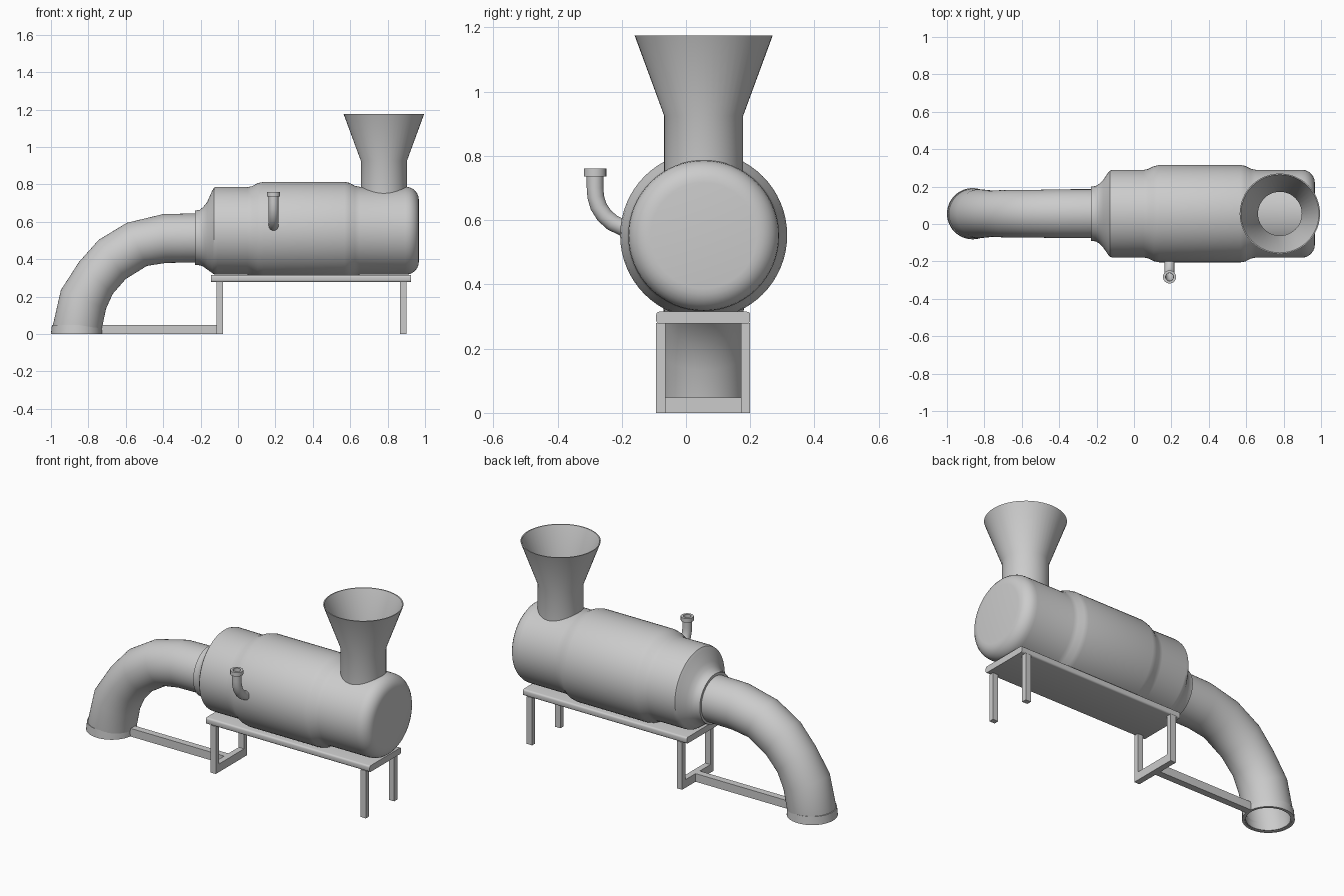
import bpy, bmesh, math
from mathutils import Vector

if "Cube" in bpy.data.objects:
    bpy.data.objects.remove(bpy.data.objects["Cube"])

YC = 0.055  # centre line of the machine


def finish(name, bm, angle=35):
    bmesh.ops.recalc_face_normals(bm, faces=bm.faces)
    me = bpy.data.meshes.new(name)
    bm.to_mesh(me)
    bm.free()
    ob = bpy.data.objects.new(name, me)
    bpy.context.collection.objects.link(ob)
    bpy.ops.object.select_all(action='DESELECT')
    ob.select_set(True)
    bpy.context.view_layer.objects.active = ob
    bpy.ops.object.shade_smooth_by_angle(angle=math.radians(angle))
    return ob


def loft(name, pairs, side, n=48, wall=None):
    """Skin circles given by opposite silhouette points; wall makes it a hollow tube."""
    rings = []
    for p, q in pairs:
        p, q = Vector(p), Vector(q)
        rings.append(((p + q) / 2, (p - q) / 2))
    if wall:
        rings += [(c, u * (1 - wall / u.length)) for c, u in reversed(rings)]
    bm = bmesh.new()
    loops = []
    for c, u in rings:
        v = Vector(side) * u.length
        loops.append([bm.verts.new(c + u * math.cos(a) + v * math.sin(a))
                      for a in (2 * math.pi * i / n for i in range(n))])
    links = list(zip(loops, loops[1:]))
    if wall:
        links.append((loops[-1], loops[0]))
    else:
        bm.faces.new(loops[0])
        bm.faces.new(loops[-1])
    for a, b in links:
        for i in range(n):
            j = (i + 1) % n
            bm.faces.new((a[i], a[j], b[j], b[i]))
    return finish(name, bm)


def xz(rows):
    return [((a, YC, b), (c, YC, d)) for a, b, c, d in rows]


def box(name, x0, x1, y0, y1, z0, z1, bevel=0):
    bm = bmesh.new()
    bmesh.ops.create_cube(bm, size=1)
    for v in bm.verts:
        v.co = ((x0 + x1) / 2 + v.co.x * (x1 - x0), (y0 + y1) / 2 + v.co.y * (y1 - y0),
                (z0 + z1) / 2 + v.co.z * (z1 - z0))
    if bevel:
        # round only the edges running along x
        edges = [e for e in bm.edges if abs(e.verts[0].co.x - e.verts[1].co.x) > 0.1]
        bmesh.ops.bevel(bm, geom=edges, offset=bevel, segments=3, profile=0.5, affect='EDGES')
    return finish(name, bm)


# drum: x, top z, bottom z (the neck sits lower than the drum axis)
body = [(-0.23, 0.66, 0.37), (-0.205, 0.663, 0.367), (-0.185, 0.68, 0.36), (-0.165, 0.705, 0.345),
        (-0.137, 0.768, 0.325), (-0.128, 0.782, 0.319), (-0.11, 0.787, 0.317), (0.05, 0.785, 0.317),
        (0.075, 0.79, 0.313), (0.105, 0.806, 0.299), (0.135, 0.813, 0.293), (0.57, 0.813, 0.293),
        (0.595, 0.808, 0.297), (0.625, 0.792, 0.312), (0.65, 0.787, 0.317), (0.895, 0.787, 0.317)]
for k in range(1, 7):
    a = k * math.pi / 12
    d = 0.07 * (1 - math.cos(a))
    body.append((0.897 + 0.07 * math.sin(a), 0.787 - d, 0.317 + d))
loft("drum", xz([(x, t, x, b) for x, t, b in body]), (0, 1, 0), 64)

# feed hopper
loft("hopper", xz([(0.78 - r, z, 0.78 + r, z)
                   for z, r in ((0.70, 0.123), (0.925, 0.123), (1.175, 0.215))]),
     (0, 1, 0), 48, wall=0.006)

# curved outlet pipe and its foot collar
loft("outlet_pipe", xz([(-0.20, 0.645, -0.20, 0.383), (-0.40, 0.641, -0.385, 0.38),
                        (-0.595, 0.594, -0.487, 0.364), (-0.745, 0.503, -0.60, 0.294),
                        (-0.85, 0.385, -0.67, 0.214), (-0.947, 0.235, -0.706, 0.134),
                        (-0.99, 0.046, -0.724, 0.046), (-0.99, 0.003, -0.733, 0.003)]),
     (0, 1, 0), 48, wall=0.012)
loft("outlet_collar", xz([(-1.0, 0.0, -0.726, 0.0), (-0.995, 0.048, -0.728, 0.048)]),
     (0, 1, 0), 48, wall=0.014)

# small bent side pipe with a rim
path = [(-0.15, 0.573, 75), (-0.20, 0.578, 75), (-0.229, 0.592, 55), (-0.254, 0.614, 38),
        (-0.272, 0.642, 22), (-0.281, 0.672, 8), (-0.283, 0.70, 0), (-0.283, 0.74, 0)]
pairs = []
for y, z, deg in path:
    a = math.radians(deg)
    d = Vector((0, math.cos(a), math.sin(a))) * 0.026
    pairs.append((Vector((0.19, y, z)) + d, Vector((0.19, y, z)) - d))
loft("side_pipe", pairs, (1, 0, 0), 24, wall=0.006)
loft("side_pipe_rim", [((0.19, -0.283 + 0.035, z), (0.19, -0.283 - 0.035, z)) for z in (0.736, 0.76)],
     (1, 0, 0), 24, wall=0.014)

# stand
box("stand_top", -0.145, 0.925, -0.093, 0.20, 0.278, 0.315, bevel=0.01)
for xn, x in (("left", -0.115), ("right", 0.865)):
    for yn, y in (("front", -0.093), ("back", 0.171)):
        box(f"{yn}_{xn}_leg", x, x + 0.035, y, y + 0.029, 0, 0.28)
box("cross_bar", -0.115, -0.08, -0.065, 0.172, 0, 0.048)
box("brace_bar", -0.74, -0.11, YC - 0.02, YC + 0.02, 0, 0.048)
